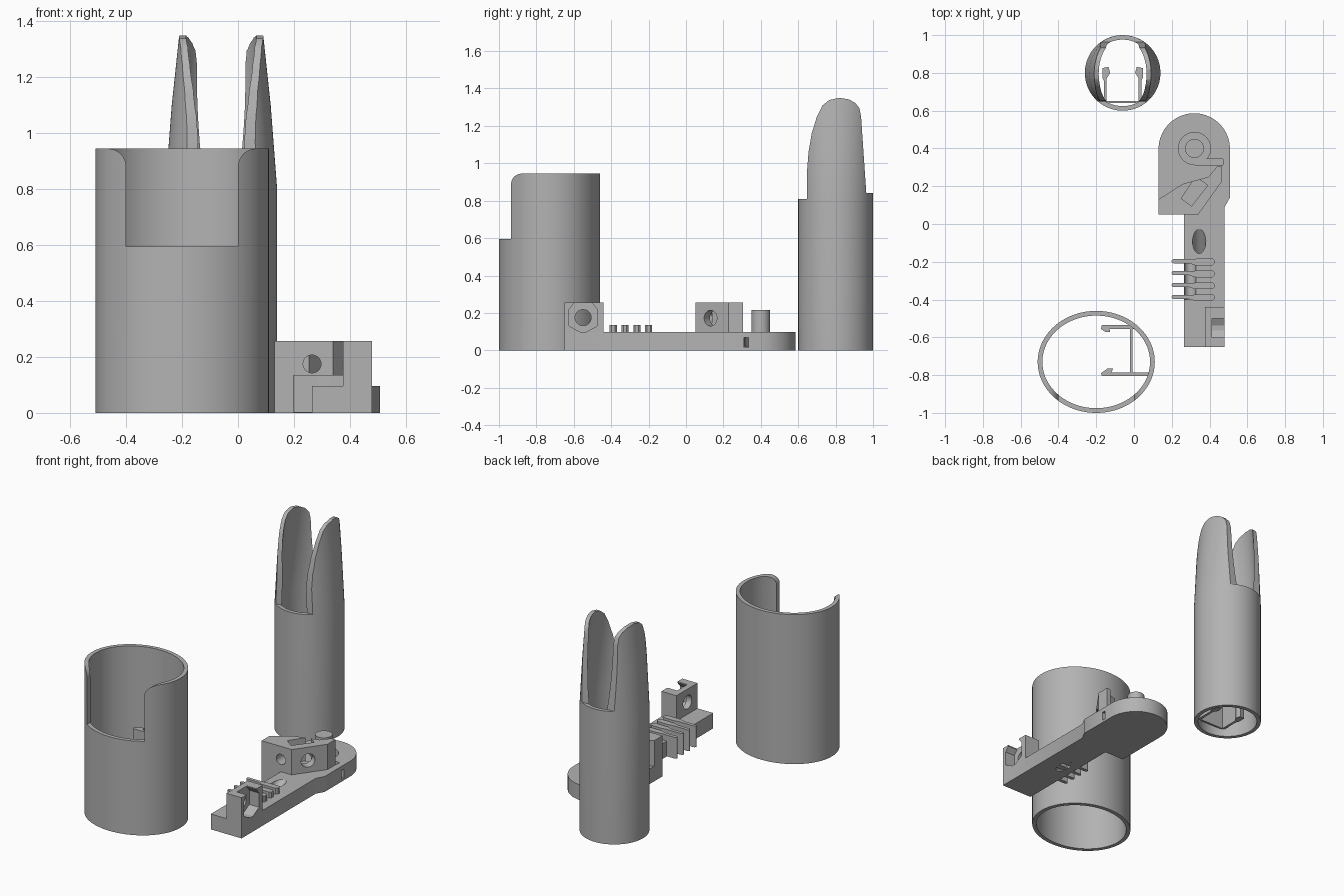
import bpy, bmesh, math
from mathutils import Matrix, Vector

if "Cube" in bpy.data.objects:
    bpy.data.objects.remove(bpy.data.objects["Cube"])

grey = bpy.data.materials.new("light_grey")
grey.diffuse_color = (0.45, 0.45, 0.45, 1)
grey.use_nodes = True
grey.node_tree.nodes["Principled BSDF"].inputs["Base Color"].default_value = grey.diffuse_color


def finish(name, bm):
    bmesh.ops.recalc_face_normals(bm, faces=bm.faces)
    me = bpy.data.meshes.new(name)
    bm.to_mesh(me)
    bm.free()
    me.materials.append(grey)
    ob = bpy.data.objects.new(name, me)
    bpy.context.collection.objects.link(ob)
    return ob


def prism(name, pts, lo, hi, axis="z"):
    """Extrude a 2D outline: (x,y) along z, (y,z) along x or (x,z) along y."""
    put = {"z": lambda a, b, h: (a, b, h),
           "x": lambda a, b, h: (h, a, b),
           "y": lambda a, b, h: (a, h, b)}[axis]
    bm = bmesh.new()
    face = bm.faces.new([bm.verts.new(put(a, b, lo)) for a, b in pts])
    ext = bmesh.ops.extrude_face_region(bm, geom=[face])
    vs = [v for v in ext["geom"] if isinstance(v, bmesh.types.BMVert)]
    bmesh.ops.translate(bm, verts=vs, vec=put(0, 0, hi - lo))
    return finish(name, bm)


def box(name, x0, x1, y0, y1, z0, z1):
    return prism(name, [(x0, y0), (x1, y0), (x1, y1), (x0, y1)], z0, z1)


def arc(cx, cy, r, a0, a1, n):
    return [(cx + r * math.cos(math.radians(a0 + (a1 - a0) * i / n)),
             cy + r * math.sin(math.radians(a0 + (a1 - a0) * i / n))) for i in range(n + 1)]


def rod(name, p, q, r, n=40):
    p, q = Vector(p), Vector(q)
    bm = bmesh.new()
    rot = (q - p).to_track_quat("Z", "Y").to_matrix().to_4x4()
    bmesh.ops.create_cone(bm, cap_ends=True, segments=n, radius1=r, radius2=r,
                          depth=(q - p).length, matrix=Matrix.Translation((p + q) / 2) @ rot)
    return finish(name, bm)


def tube(name, cx, cy, levels, wall, n=96):
    """Hollow oval tube; levels are (z, x radius, y radius)."""
    bm = bmesh.new()
    rings = []
    for lv, w in [(l, 0) for l in levels] + [(l, wall) for l in reversed(levels)]:
        z, rx, ry = lv
        rings.append([bm.verts.new((cx + (rx - w) * math.cos(2 * math.pi * i / n),
                                    cy + (ry - w) * math.sin(2 * math.pi * i / n), z))
                      for i in range(n)])
    for k, a in enumerate(rings):
        b = rings[(k + 1) % len(rings)]
        for i in range(n):
            j = (i + 1) % n
            bm.faces.new((a[i], a[j], b[j], b[i]))
    return finish(name, bm)


def boolean(ob, cutter, op="DIFFERENCE"):
    mod = ob.modifiers.new("cut", "BOOLEAN")
    mod.operation, mod.object, mod.solver = op, cutter, "EXACT"
    bpy.context.view_layer.objects.active = ob
    bpy.ops.object.modifier_apply(modifier=mod.name)
    bpy.data.objects.remove(cutter)


def smooth(ob):
    bpy.ops.object.select_all(action="DESELECT")
    ob.select_set(True)
    bpy.context.view_layer.objects.active = ob
    bpy.ops.object.shade_smooth_by_angle(angle=math.radians(30))


# Oval cup with a front opening whose top corners are rounded
cup = tube("oval_cup", -0.20, -0.73, [(0, 0.31, 0.27), (0.945, 0.31, 0.27)], 0.025)
opening = ([(-0.40, 0.595), (0.0, 0.595)] + arc(0.065, 0.88, 0.065, 180, 90, 10)
           + [(0.065, 1.1), (-0.465, 1.1)] + arc(-0.465, 0.88, 0.065, 90, 0, 10))
boolean(cup, prism("cutter", opening, -1.1, -0.73, "y"))

# Clip rails inside the cup
prism("cup_clip_back_rail", [(0.01, -0.535), (-0.17, -0.535), (-0.175, -0.555), (-0.15, -0.573),
                             (-0.125, -0.573), (-0.13, -0.557), (0.01, -0.557)], 0.2, 0.58)
prism("cup_clip_front_rail", [(0.082, -0.805), (-0.17, -0.805), (-0.175, -0.79), (-0.14, -0.765),
                              (-0.11, -0.765), (-0.12, -0.785), (0.082, -0.785)], 0.2, 0.58)
box("cup_clip_plate", -0.02, -0.008, -0.786, -0.556, 0.2, 0.58)

# Round tube with two tapering ears, trimmed to a side profile
sleeve = tube("eared_tube", -0.06, 0.80,
              [(0, 0.2, 0.2), (0.8, 0.2, 0.2), (1.1, 0.177, 0.2), (1.4, 0.145, 0.2)], 0.024)
side = [(0.5, -0.1), (0.5, 0.81), (0.648, 0.81), (0.648, 0.97), (0.655, 1.06), (0.672, 1.16),
        (0.70, 1.25), (0.73, 1.31), (0.765, 1.338), (0.82, 1.35), (0.87, 1.342), (0.905, 1.323),
        (0.927, 1.295), (0.936, 1.25), (0.964, 0.84), (1.1, 0.84), (1.1, -0.1)]
boolean(sleeve, prism("cutter", side, -0.5, 0.5, "x"), "INTERSECT")

# Clip rails inside the tube, mirrored about its middle
for tag, s in (("left", -1), ("right", 1)):
    rail = [(0.100, 0.645), (0.100, 0.76), (0.108, 0.775), (0.108, 0.825), (0.075, 0.832),
            (0.066, 0.80), (0.085, 0.77), (0.085, 0.645)]
    prism("tube_clip_rail_" + tag, [(-0.06 + s * a, b) for a, b in rail], 0.05, 0.6)
box("tube_clip_plate", -0.15, 0.03, 0.64, 0.652, 0.05, 0.6)

# Base plate with a rounded head
base = prism("base_plate", [(0.265, -0.65), (0.48, -0.65), (0.48, 0.09), (0.508, 0.14)]
             + arc(0.319, 0.397, 0.189, 0, 180, 40) + [(0.13, 0.05), (0.265, 0.05)], 0, 0.097)
boolean(base, rod("cutter", (0.32, 0.4, 0.02), (0.32, 0.4, 0.3), 0.085))          # ring groove
boolean(base, box("cutter", 0.32, 0.47, 0.312, 0.345, 0.02, 0.3))                 # groove tail
boolean(base, box("cutter", 0.46, 0.6, 0.31, 0.335, 0.015, 0.07))                 # side slot
boolean(base, rod("cutter", (0.345, 0.063, 0.197), (0.345, -0.401, -0.103), 0.035))  # slanted hole
boolean(base, rod("cutter", (0.297, -0.40, 0.097), (0.297, -0.19, 0.097), 0.03))  # cable trough

# Post in the ring groove
post = rod("spring_post", (0.32, 0.4, 0.015), (0.32, 0.4, 0.215), 0.05)

# Angled block with a slanted nut slot and two round holes
block = prism("angled_block", [(0.13, 0.05), (0.34, 0.05), (0.467, 0.227), (0.467, 0.305),
                               (0.44, 0.305), (0.395, 0.25), (0.257, 0.212), (0.13, 0.13)],
              0.09, 0.257)
boolean(block, prism("cutter", [(0.25, 0.135), (0.305, 0.095), (0.39, 0.205), (0.327, 0.25)],
                     0.11, 0.4))
boolean(block, rod("cutter", (0.265, -0.02, 0.175), (0.265, 0.14, 0.175), 0.032))
boolean(block, rod("cutter", (0.48, 0.072, 0.172), (0.33, 0.18, 0.172), 0.042))

# Cable ribs with thin overhanging tips and thicker pads
for i in range(4):
    y = -0.197 - 0.063 * i
    prism(f"cable_rib_{i + 1}", arc(0.21, y, 0.011, 90, 270, 6)
          + [(0.29, y - 0.011), (0.325, y - 0.022), (0.415, y - 0.022), (0.425, y - 0.012),
             (0.425, y + 0.006), (0.415, y + 0.016), (0.345, y + 0.016), (0.315, y + 0.011)],
          0.001, 0.135)

# End block with a nut pocket open to the top and a bolt hole
end = box("end_block", 0.375, 0.48, -0.65, -0.44, 0.05, 0.257)
pocket = [(-0.55, 0.09), (-0.475, 0.13), (-0.475, 0.22), (-0.50, 0.25), (-0.50, 0.3),
          (-0.60, 0.3), (-0.60, 0.25), (-0.625, 0.22), (-0.625, 0.13)]
boolean(end, prism("cutter", pocket, 0.412, 0.6, "x"))
boolean(end, rod("cutter", (0.3, -0.55, 0.175), (0.6, -0.55, 0.175), 0.043))

for ob in (cup, sleeve, base, post, block, end):
    smooth(ob)
